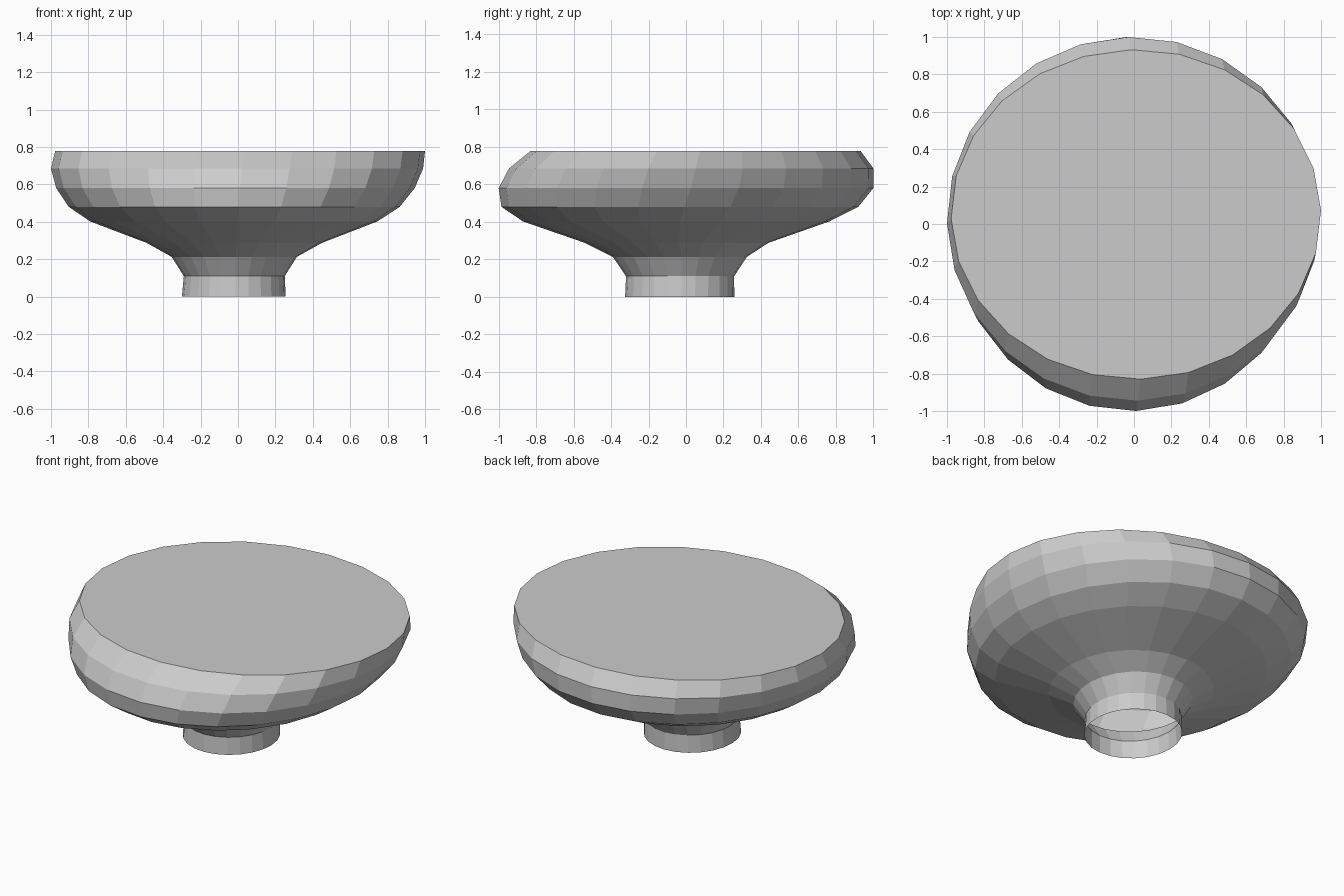
import bpy, bmesh, math

if "Cube" in bpy.data.objects:
    bpy.data.objects.remove(bpy.data.objects["Cube"])

SIDES = 24

# Bowl cross-sections, foot to rim: z, min x, max x, min y, max y
RINGS = [
    (0.00, -0.30, 0.255, -0.325, 0.258),
    (0.11, -0.29, 0.25, -0.32, 0.257),
    (0.213, -0.355, 0.315, -0.39, 0.325),
    (0.288, -0.49, 0.45, -0.54, 0.44),
    (0.402, -0.79, 0.745, -0.87, 0.765),
    (0.48, -0.905, 0.865, -0.985, 0.92),
    (0.58, -0.972, 0.945, -1.00, 1.00),
    (0.685, -1.00, 0.99, -0.945, 1.00),
    (0.778, -0.978, 1.00, -0.83, 0.932),
]


def add_ring(bm, z, x0, x1, y0, y1):
    cx, cy, rx, ry = (x0 + x1) / 2, (y0 + y1) / 2, (x1 - x0) / 2, (y1 - y0) / 2
    ring = []
    for i in range(SIDES):
        a = 2 * math.pi * i / SIDES + 0.025
        ring.append(bm.verts.new((cx + rx * math.cos(a), cy + ry * math.sin(a), z)))
    return ring


# Lofted shell: open foot below, flat lid above
bm = bmesh.new()
rings = [add_ring(bm, *r) for r in RINGS]
for low, high in zip(rings, rings[1:]):
    for i in range(SIDES):
        j = (i + 1) % SIDES
        bm.faces.new((low[i], low[j], high[j], high[i]))
bm.faces.new(rings[-1])

mesh = bpy.data.meshes.new("footed_bowl")
bm.to_mesh(mesh)
bm.free()
bowl = bpy.data.objects.new("footed_bowl", mesh)
bpy.context.collection.objects.link(bowl)
